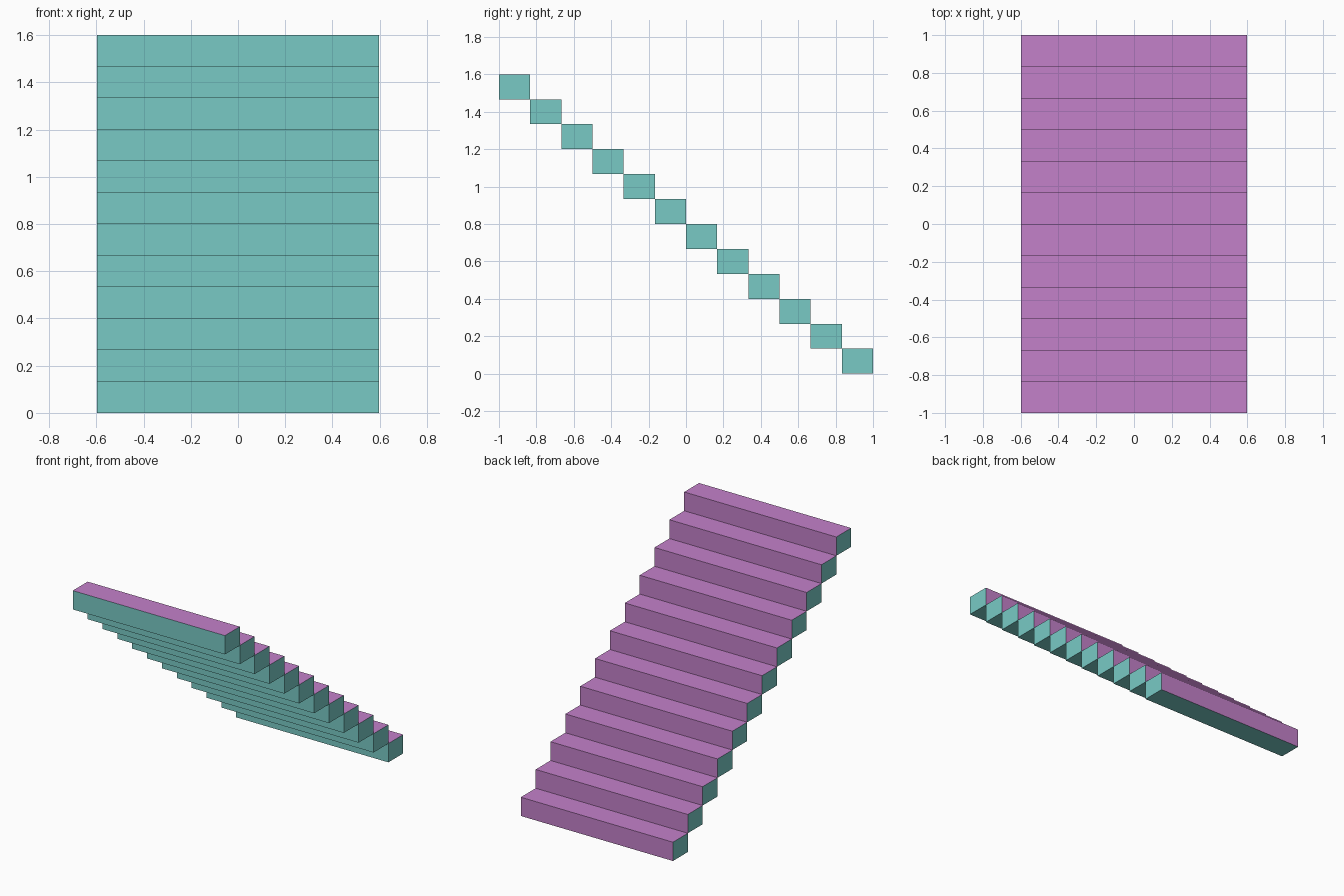
import bpy
import bmesh
from mathutils import Matrix

default_cube = bpy.data.objects.get("Cube")
if default_cube:
    bpy.data.objects.remove(default_cube, do_unlink=True)

STEPS = 12
WIDTH = 1.195
DEPTH = 2.0 / STEPS
RISE = 1.6 / STEPS


def make_material(name, color):
    mat = bpy.data.materials.new(name)
    mat.use_nodes = True
    mat.diffuse_color = color
    mat.node_tree.nodes["Principled BSDF"].inputs["Base Color"].default_value = color
    return mat


teal = make_material("teal", (0.19, 0.59, 0.56, 1))
purple = make_material("purple", (0.55, 0.22, 0.59, 1))


def make_step(index):
    # One solid block; its tread (top) and riser (back) are purple
    bm = bmesh.new()
    bmesh.ops.create_cube(bm, size=1, matrix=Matrix.Diagonal((WIDTH, DEPTH, RISE, 1)))
    bm.normal_update()
    for face in bm.faces:
        face.material_index = int(face.normal.z > 0.5 or face.normal.y > 0.5)
    name = f"step_{index + 1}"
    mesh = bpy.data.meshes.new(name)
    bm.to_mesh(mesh)
    bm.free()
    mesh.materials.append(teal)
    mesh.materials.append(purple)
    step = bpy.data.objects.new(name, mesh)
    step.location = (0, 1 - (index + 0.5) * DEPTH, (index + 0.5) * RISE)
    bpy.context.collection.objects.link(step)


# Flight of steps climbing from the back to the front
for i in range(STEPS):
    make_step(i)
